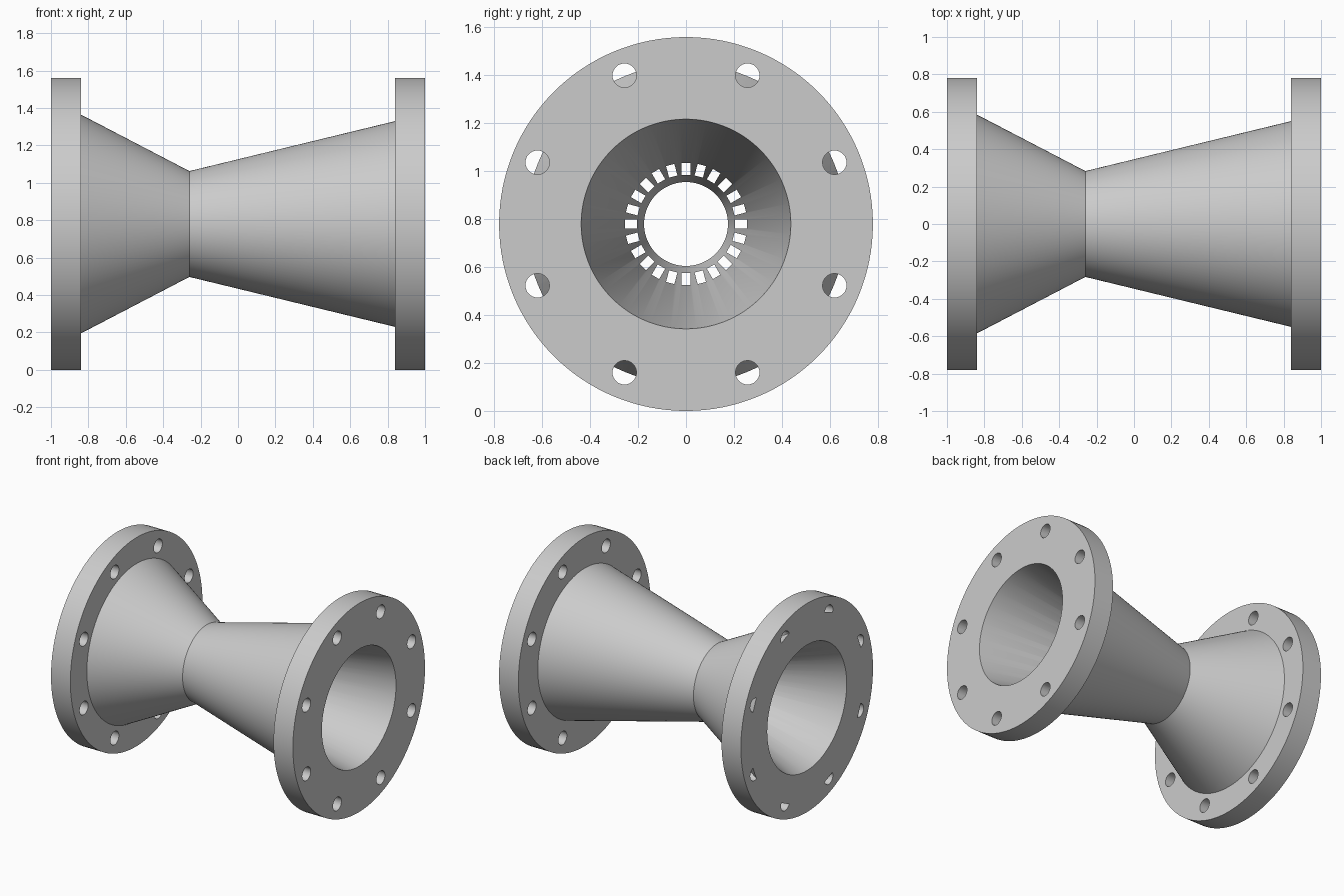
import bpy, bmesh
from math import radians, pi
from mathutils import Matrix, Vector

if "Cube" in bpy.data.objects:
    bpy.data.objects.remove(bpy.data.objects["Cube"])

AXIS_Z = 0.78                      # height of the tube's centre line
FLANGE_R, FLANGE_X = 0.78, 0.84
THROAT_X, THROAT_R = -0.26, 0.283
LEFT_R, RIGHT_R = 0.668, 0.589     # outer cones extended to the end faces
LEFT_BORE, THROAT_BORE, RIGHT_BORE = 0.469, 0.175, 0.4375

steel = bpy.data.materials.new("light_grey_metal")
steel.use_nodes = True
steel.diffuse_color = (0.6, 0.6, 0.6, 1)
steel.node_tree.nodes["Principled BSDF"].inputs["Base Color"].default_value = steel.diffuse_color


def make_object(name, bm):
    bmesh.ops.recalc_face_normals(bm, faces=bm.faces)
    mesh = bpy.data.meshes.new(name)
    bm.to_mesh(mesh)
    bm.free()
    obj = bpy.data.objects.new(name, mesh)
    bpy.context.collection.objects.link(obj)
    mesh.materials.append(steel)
    return obj


def lathe(name, profile, steps=128):
    """Turn a closed (x, radius) outline around the tube's axis."""
    bm = bmesh.new()
    verts = [bm.verts.new((x, 0, AXIS_Z + r)) for x, r in profile]
    edges = [bm.edges.new((a, b)) for a, b in zip(verts, verts[1:] + verts[:1])]
    bmesh.ops.spin(bm, geom=verts + edges, cent=(0, 0, AXIS_Z), axis=(1, 0, 0),
                   angle=2 * pi, steps=steps, use_merge=True)
    bmesh.ops.remove_doubles(bm, verts=bm.verts, dist=1e-5)
    return make_object(name, bm)


def around_axis(angle):
    return Matrix.Translation((0, 0, AXIS_Z)) @ Matrix.Rotation(angle, 4, "X")


def bolt_cutter(name, x):
    bm = bmesh.new()
    for i in range(8):
        place = around_axis(radians(22.5 + 45 * i)) @ Matrix.Translation((x, 0, 0.671))
        bmesh.ops.create_cone(bm, cap_ends=True, segments=32, radius1=0.05, radius2=0.05,
                              depth=0.3, matrix=place @ Matrix.Rotation(pi / 2, 4, "Y"))
    return make_object(name, bm)


def slot_cutter(name, count=24):
    bm = bmesh.new()
    for i in range(count):
        place = around_axis(2 * pi * i / count) @ Matrix.Translation((-0.15, 0, 0.23))
        bmesh.ops.create_cube(bm, size=1, matrix=place @ Matrix.Diagonal((0.9, 0.036, 0.05, 1)))
    return make_object(name, bm)


def cut(target, cutter):
    mod = target.modifiers.new("cut", "BOOLEAN")
    mod.operation, mod.solver, mod.object = "DIFFERENCE", "EXACT", cutter
    bpy.context.view_layer.update()
    evaluated = target.evaluated_get(bpy.context.evaluated_depsgraph_get())
    mesh = bpy.data.meshes.new_from_object(evaluated)
    target.modifiers.clear()
    target.data = mesh
    bpy.data.objects.remove(cutter)


# Tube with converging and diverging bore and a flange at each end
tube = lathe("flanged_nozzle_tube", [
    (-1, LEFT_BORE), (-1, FLANGE_R), (-FLANGE_X, FLANGE_R), (-FLANGE_X, 0.585),
    (THROAT_X, THROAT_R), (FLANGE_X, 0.55), (FLANGE_X, FLANGE_R), (1, FLANGE_R),
    (1, RIGHT_BORE), (THROAT_X, THROAT_BORE)])

# Bolt holes; on the left flange the cone wall fills the inner half of each hole
left_bolts = bolt_cutter("left_bolt_holes", -0.92)
slope = (LEFT_R - THROAT_R) / (THROAT_X + 1)
cone = lathe("left_cone_core", [(-1.2, 0.3), (-1.2, LEFT_R + 0.2 * slope),
                                (THROAT_X, THROAT_R), (THROAT_X, 0.2)])
cut(left_bolts, cone)
cut(tube, left_bolts)
cut(tube, bolt_cutter("right_bolt_holes", 0.92))

# Ring of straight channels through the throat wall
cut(tube, slot_cutter("throat_channels"))

bpy.ops.object.select_all(action="DESELECT")
tube.select_set(True)
bpy.context.view_layer.objects.active = tube
bpy.ops.object.shade_smooth_by_angle(angle=radians(25))
tube.data.name = "flanged_nozzle_tube"
